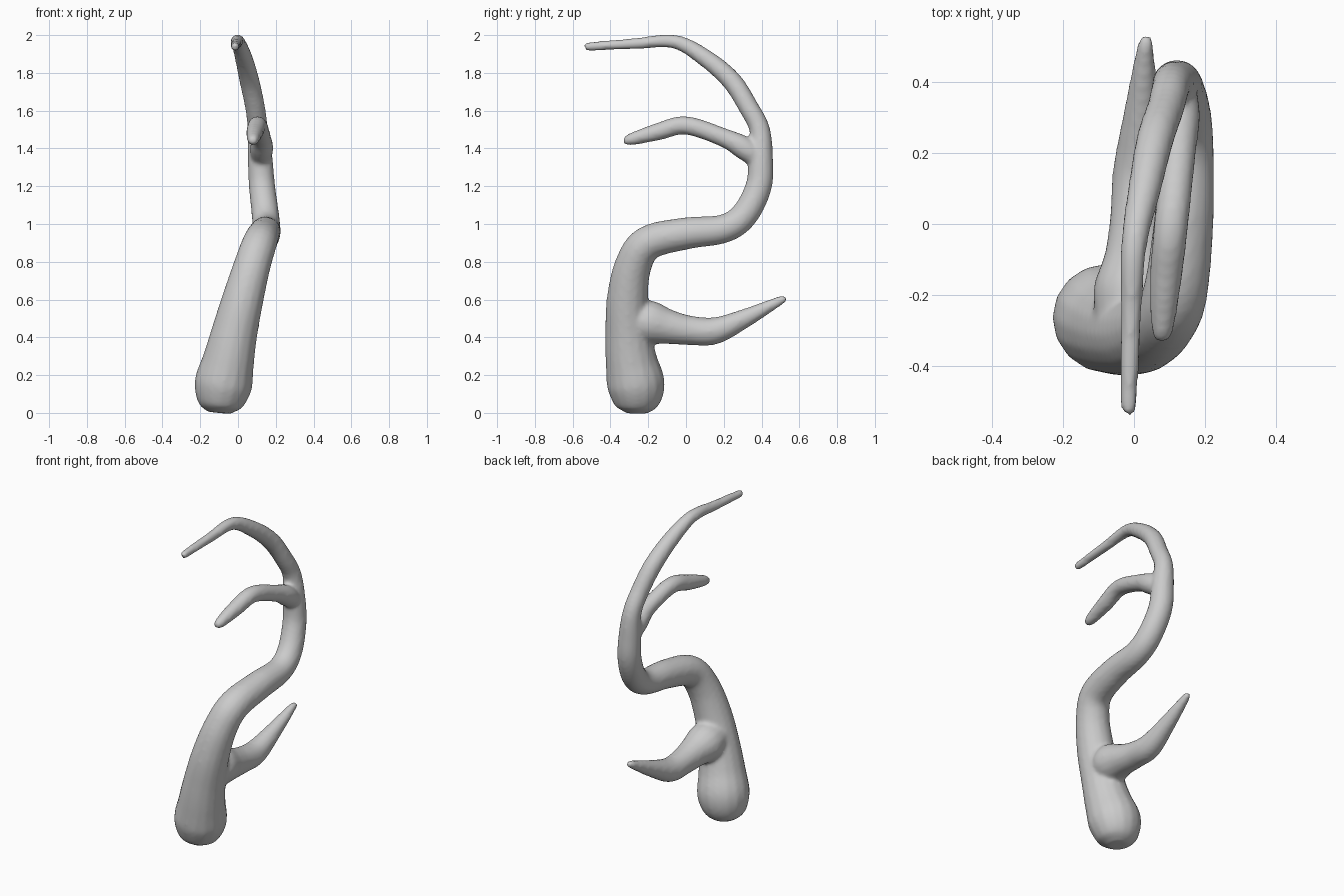
import bpy, bmesh, math
from mathutils import Vector

if "Cube" in bpy.data.objects:
    bpy.data.objects.remove(bpy.data.objects["Cube"])

SIDES, STEPS = 16, 6


def spline(a, b, c, d, t):
    # Catmull-Rom through b..c, radius carried as fourth component
    return 0.5 * (2 * b + (c - a) * t + (2 * a - 5 * b + 4 * c - d) * t * t
                  + (3 * b - a - 3 * c + d) * t ** 3)


def tube(bm, pts):
    p = [Vector(q) for q in pts]
    p = [2 * p[0] - p[1]] + p + [2 * p[-1] - p[-2]]
    path = [spline(*p[i:i + 4], k / STEPS) for i in range(len(p) - 3) for k in range(STEPS)]
    path.append(p[-2])
    rings, side = [], Vector((1, 0, 0))
    for i, q in enumerate(path):
        tan = (path[min(i + 1, len(path) - 1)] - path[max(i - 1, 0)]).to_3d().normalized()
        side = (side - tan * side.dot(tan)).normalized()
        up = tan.cross(side)
        ring = []
        for s in range(SIDES):
            a = 2 * math.pi * s / SIDES
            ring.append(bm.verts.new(q.to_3d() + (side * math.cos(a) + up * math.sin(a)) * max(q.w, 0.008)))
        rings.append(ring)
    for r0, r1 in zip(rings, rings[1:]):
        for s in range(SIDES):
            t = (s + 1) % SIDES
            bm.faces.new((r0[s], r0[t], r1[t], r1[s]))
    bm.faces.new(rings[0][::-1])
    bm.faces.new(rings[-1])


bm = bmesh.new()
# main beam: x, y, z, radius
tube(bm, [(-.10, -.26, .00, .06), (-.095, -.26, .045, .12), (-.078, -.265, .15, .153),
          (-.05, -.29, .28, .137), (-.02, -.305, .42, .123), (.025, -.31, .60, .110),
          (.075, -.28, .78, .098), (.115, -.20, .90, .092), (.14, 0, .95, .085),
          (.15, .20, .975, .076), (.145, .31, 1.05, .073), (.127, .385, 1.20, .070),
          (.117, .395, 1.35, .066), (.105, .39, 1.50, .055), (.09, .33, 1.62, .053),
          (.06, .24, 1.76, .053), (.03, .10, 1.88, .047), (.0, -.06, 1.965, .037),
          (-.008, -.27, 1.955, .029), (-.015, -.51, 1.94, .023), (-.015, -.533, 1.939, .010)])
# upper tine
tube(bm, [(.12, .40, 1.33, .05), (.125, .31, 1.40, .062), (.125, .20, 1.457, .05),
          (.105, 0, 1.522, .049), (.09, -.15, 1.488, .046), (.08, -.30, 1.446, .031),
          (.08, -.333, 1.44, .012)])
# lower tine
tube(bm, [(-.01, -.28, .50, .10), (.0, -.19, .478, .115), (.008, -.09, .455, .092),
          (.01, .02, .437, .078), (.012, .15, .434, .072), (.02, .30, .495, .052),
          (.032, .50, .595, .024), (.033, .53, .61, .010)])
bmesh.ops.recalc_face_normals(bm, faces=bm.faces)
me = bpy.data.meshes.new("antler")
bm.to_mesh(me)
bm.free()
antler = bpy.data.objects.new("antler", me)
bpy.context.collection.objects.link(antler)

# fuse the tines into the beam and soften the joints
remesh = antler.modifiers.new("fuse", 'REMESH')
remesh.mode = 'VOXEL'
remesh.voxel_size = 0.012
remesh.use_smooth_shade = True
smooth = antler.modifiers.new("soften", 'SMOOTH')
smooth.factor = 0.5
smooth.iterations = 6
